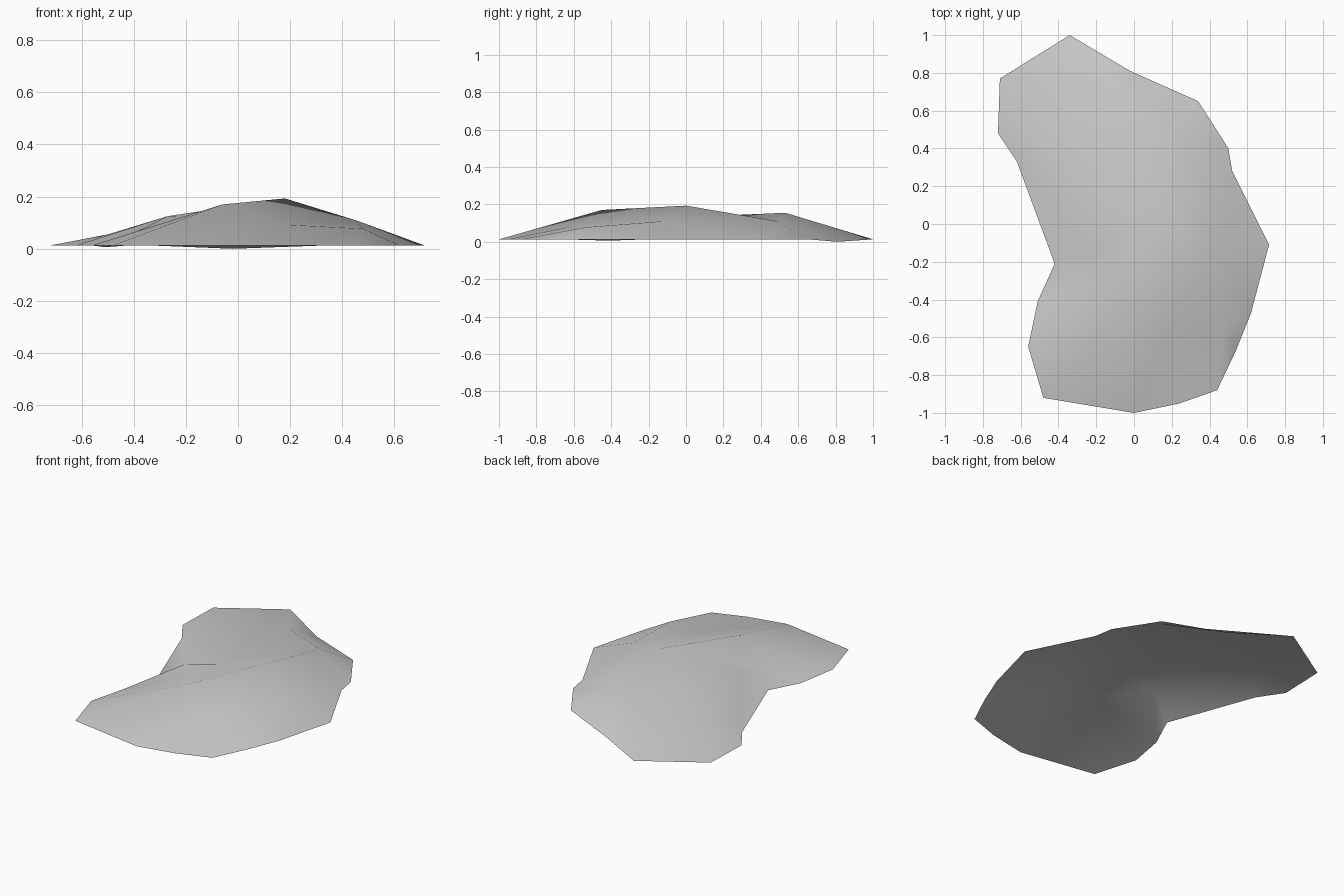
import bpy
from mathutils import Vector
from mathutils.geometry import delaunay_2d_cdt

if "Cube" in bpy.data.objects:
    bpy.data.objects.remove(bpy.data.objects["Cube"], do_unlink=True)

BASE = 0.013

# Outline of the mound, clockwise from the back tip
rim = [(-.34, 1), (-.02, .81), (.34, .65), (.5, .4), (.52, .28), (.715, -.11),
       (.62, -.47), (.54, -.67), (.44, -.88), (.24, -.95), (0, -1), (-.48, -.92),
       (-.56, -.65), (-.51, -.41), (-.42, -.21), (-.62, .33), (-.72, .48), (-.71, .77)]
dips = {1: 0.0, 13: 0.006}   # rim points that sink a little

# Raised points of the surface
raised = {
    "front_hump": (-.06, -.45, .17),
    "summit": (.18, 0, .193),
    "right_shoulder": (.45, -.12, .11),
    "front_shoulder": (.48, -.54, .077),
    "front_hollow": (.19, -.56, .092),
    "side_hump": (-.27, -.14, .125),
    "saddle": (-.15, -.25, .124),
    "back_slope": (.225, .49, .11),
    "back_hump": (-.02, .53, .155),
    "back_foot": (-.5, .45, .055),
}

# Ridges and valleys that the triangles must follow
ridges = [("front_hump", "summit"), ("summit", "right_shoulder"),
          ("summit", "back_slope"), ("summit", "side_hump"),
          ("saddle", "summit"), ("saddle", "front_hump"), ("saddle", "side_hump"),
          ("saddle", 13), ("side_hump", 13), ("side_hump", 14), ("side_hump", 15),
          ("side_hump", "back_hump"), ("side_hump", "back_slope"),
          ("back_hump", "back_slope"), ("side_hump", "back_foot"),
          ("back_hump", "back_foot"), ("back_hump", 0), ("back_foot", 0),
          ("back_hump", 1), ("back_slope", 2), ("back_slope", "right_shoulder"),
          ("summit", "front_hollow"), ("right_shoulder", "front_hollow"),
          ("right_shoulder", "front_shoulder"), ("front_hollow", "front_shoulder"),
          ("front_hump", "front_hollow"), ("front_hollow", 9), ("front_hollow", 10),
          ("front_shoulder", 9),
          ("front_hump", 10), ("front_hump", 11), ("front_hump", 13)]

names = list(raised)
points = [Vector((x, y, dips.get(i, BASE))) for i, (x, y) in enumerate(rim)]
points += [Vector(raised[n]) for n in names]


def index(key):
    return key if isinstance(key, int) else len(rim) + names.index(key)


edges = [(index(a), index(b)) for a, b in ridges]
outline = list(range(len(rim)))[::-1]
flat, _, faces, source, _, _ = delaunay_2d_cdt(
    [p.to_2d() for p in points], edges, [outline], 1, 1e-5)

# Lift the triangulated outline to its heights
verts = [(v.x, v.y, points[s[0]].z) for v, s in zip(flat, source)]
mesh = bpy.data.meshes.new("mound")
mesh.from_pydata(verts, [], faces)
mesh.update()
mesh.shade_smooth()
mound = bpy.data.objects.new("mound", mesh)
bpy.context.collection.objects.link(mound)

# Plain grey
grey = bpy.data.materials.new("plain_grey")
grey.use_nodes = True
colour = (0.6, 0.6, 0.6, 1)
grey.diffuse_color = colour
grey.node_tree.nodes["Principled BSDF"].inputs["Base Color"].default_value = colour
mesh.materials.append(grey)
